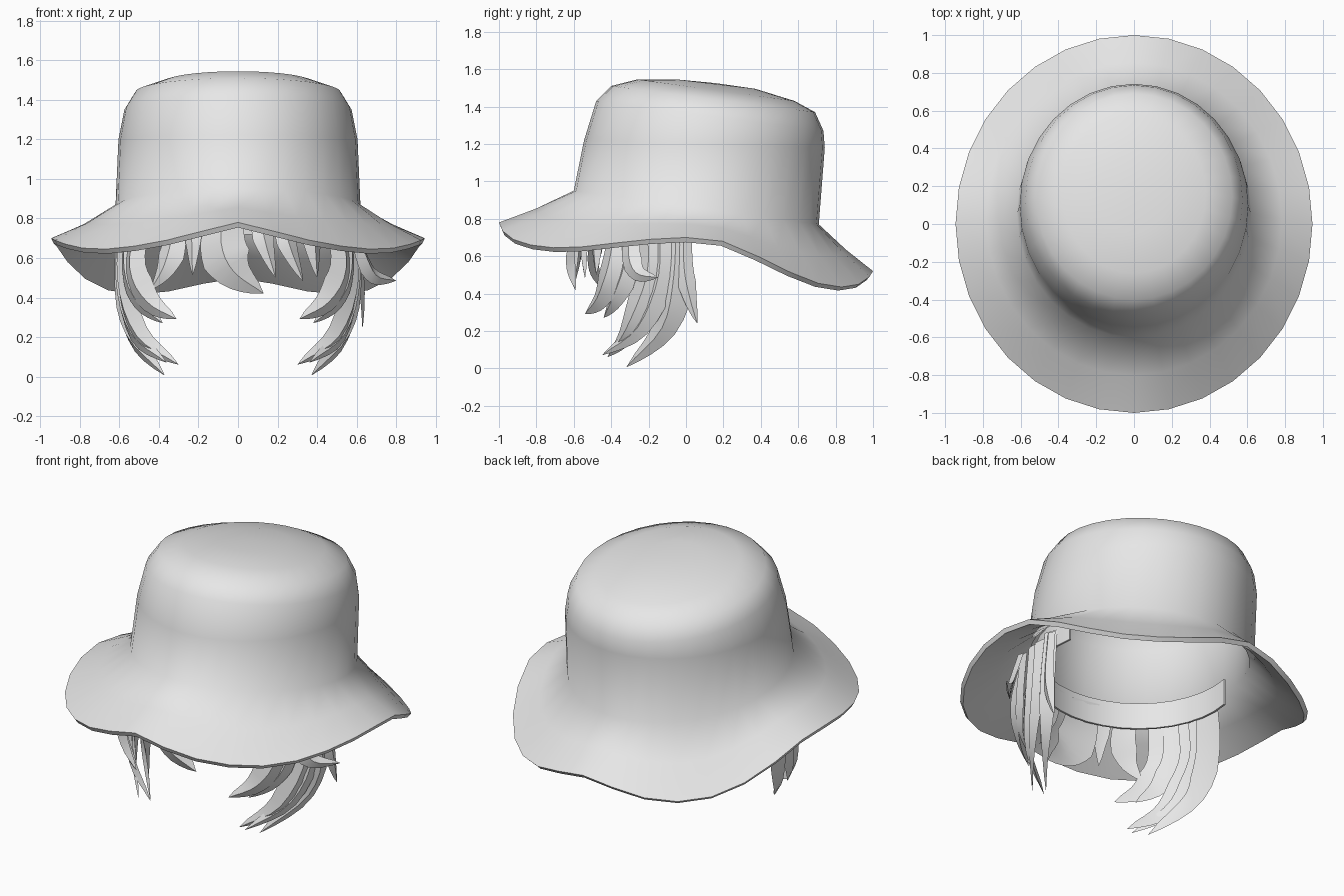
import bpy, bmesh, math
from mathutils import Vector

if "Cube" in bpy.data.objects:
    bpy.data.objects.remove(bpy.data.objects["Cube"], do_unlink=True)

grey = bpy.data.materials.new("soft_grey")
grey.use_nodes = True
grey.diffuse_color = (0.8, 0.8, 0.8, 1)
grey.node_tree.nodes["Principled BSDF"].inputs["Base Color"].default_value = (0.8, 0.8, 0.8, 1)

SIDES = 32


def finish(name, bm, angle, thickness=0.0):
    """Turn a bmesh into a smooth-shaded object, thickened inwards if asked."""
    bmesh.ops.recalc_face_normals(bm, faces=bm.faces)
    mesh = bpy.data.meshes.new(name)
    bm.to_mesh(mesh)
    bm.free()
    obj = bpy.data.objects.new(name, mesh)
    bpy.context.collection.objects.link(obj)
    mesh.materials.append(grey)
    bpy.ops.object.select_all(action='DESELECT')
    obj.select_set(True)
    bpy.context.view_layer.objects.active = obj
    if thickness:
        mod = obj.modifiers.new("thickness", 'SOLIDIFY')
        mod.thickness = thickness
        mod.offset = -1
        bpy.ops.object.modifier_apply(modifier=mod.name)
    bpy.ops.object.shade_smooth_by_angle(angle=math.radians(angle))
    return obj


def bridge(bm, a, b, closed=True):
    n = len(a)
    for i in range(n if closed else n - 1):
        j = (i + 1) % n
        bm.faces.new((a[i], a[j], b[j], b[i]))


def tilted_ring(yf, zf, yb, zb, half_width):
    """Oval ring through a front point and a back point."""
    points = []
    for i in range(SIDES):
        a = math.tau * i / SIDES
        t = (1 - math.cos(a)) / 2
        points.append(Vector((half_width * math.sin(a), yf + (yb - yf) * t, zf + (zb - zf) * t)))
    return points


# Hat: wavy brim edge, then rings up the leaning crown
edge_heights = [.78, .735, .69, .66, .645, .65, .67, .69, .70,
                .68, .60, .515, .455, .435, .45, .49, .52]
edge = []
for i in range(SIDES):
    a = math.tau * i / SIDES
    edge.append(Vector((.945 * math.sin(a), -math.cos(a), edge_heights[min(i, SIDES - i)])))
crown = [tilted_ring(*r) for r in (
    (-.60, .95, .71, .77, .62),
    (-.545, 1.22, .742, 1.18, .605),
    (-.48, 1.43, .735, 1.27, .575),
    (-.40, 1.51, .69, 1.37, .52),
    (-.26, 1.545, .58, 1.43, .38),
    (-.05, 1.545, .37, 1.495, .19))]
middle = [(p + q) / 2 - Vector((0, 0, .01)) for p, q in zip(edge, crown[0])]

bm = bmesh.new()
rings = [[bm.verts.new(p) for p in ring] for ring in [edge, middle] + crown]
for low, high in zip(rings, rings[1:]):
    bridge(bm, low, high)
top = bm.verts.new((0, .16, 1.525))
for i in range(SIDES):
    bm.faces.new((rings[-1][i], rings[-1][(i + 1) % SIDES], top))
finish("bucket_hat", bm, 65, 0.028)


# Hair band tucked inside the crown
bm = bmesh.new()
rows = []
for z in (.72, .80, .88):
    row = []
    for i in range(21):
        a = math.radians(-100 + 10 * i)
        row.append(bm.verts.new((.575 * math.sin(a), .02 - .56 * math.cos(a), z)))
    rows.append(row)
for low, high in zip(rows, rows[1:]):
    bridge(bm, low, high, closed=False)
finish("hair_band", bm, 40, 0.012)


def smooth_path(points, steps=4):
    """Catmull-Rom samples through the points."""
    p = [Vector(q) for q in points]
    p = [2 * p[0] - p[1]] + p + [2 * p[-1] - p[-2]]
    out = []
    for a, b, c, d in zip(p, p[1:], p[2:], p[3:]):
        for s in range(steps):
            t = s / steps
            out.append(.5 * (2 * b + (c - a) * t + (2 * a - 5 * b + 4 * c - d) * t * t
                             + (3 * b - a - 3 * c + d) * t ** 3))
    return out + [p[-2]]


def lock(name, points, width):
    """Leaf-shaped lock of hair with a ridged outside and a pointed tip."""
    path = smooth_path(points)
    last = len(path) - 1
    bm = bmesh.new()
    previous = None
    for i, p in enumerate(path[:-1]):
        tangent = (path[i + 1] - path[max(i - 1, 0)]).normalized()
        out = Vector((p.x, p.y - .05, 0)).normalized()
        across = tangent.cross(out).normalized()
        out = across.cross(tangent).normalized()
        t = i / last
        half = width / 2 * (.8 + .4 * t if t < .5 else (2 * (1 - t)) ** .75)
        ring = [bm.verts.new(q) for q in (
            p - across * half - out * half * .2, p + out * half * .3,
            p + across * half - out * half * .2, p - out * half * .1)]
        if previous:
            bridge(bm, previous, ring)
        else:
            bm.faces.new(ring)
        previous = ring
    tip = bm.verts.new(path[-1])
    for i in range(4):
        bm.faces.new((previous[i], previous[(i + 1) % 4], tip))
    finish(name, bm, 50)


# Side locks, the same on both sides
side_locks = {
    "front_lock": ([(.50, -.36, .80), (.53, -.40, .55), (.45, -.46, .38), (.31, -.54, .29)], .17),
    "front_under_lock": ([(.55, -.30, .80), (.56, -.32, .55), (.50, -.38, .38), (.38, -.44, .27)], .15),
    "middle_lock": ([(.57, -.20, .80), (.59, -.20, .50), (.50, -.31, .21), (.30, -.42, .06)], .17),
    "middle_under_lock": ([(.58, -.14, .80), (.60, -.14, .50), (.53, -.25, .22), (.36, -.45, .07)], .15),
    "rear_lock": ([(.58, -.05, .82), (.60, -.06, .50), (.55, -.12, .22), (.37, -.32, .005)], .19)}
for side, label in ((1, "left"), (-1, "right")):
    for name, (points, width) in side_locks.items():
        lock(f"{name}_{label}", [(side * x, y, z) for x, y, z in points], width)

# Loose strands on the left side
lock("loose_rear_strand", [(.60, -.01, .80), (.62, -.01, .55), (.63, .02, .38), (.63, .06, .24)], .10)
lock("loose_flared_strand", [(.59, -.28, .78), (.63, -.30, .62), (.69, -.26, .51), (.80, -.15, .485)], .12)

# Fringe across the forehead
fringe = (
    ("fringe_centre", [(-.07, -.53, .85), (-.08, -.59, .67), (-.02, -.61, .53), (.13, -.59, .42)], .25),
    ("fringe_centre_right", [(-.24, -.50, .85), (-.23, -.56, .70), (-.23, -.58, .51)], .09),
    ("fringe_outer_right", [(-.33, -.44, .85), (-.33, -.49, .68), (-.37, -.50, .55), (-.44, -.46, .44)], .15),
    ("fringe_centre_left", [(.11, -.52, .85), (.13, -.58, .70), (.19, -.59, .50)], .11),
    ("fringe_middle_left", [(.22, -.50, .85), (.25, -.55, .68), (.33, -.54, .48)], .11),
    ("fringe_outer_left", [(.36, -.44, .85), (.38, -.48, .68), (.40, -.48, .50)], .11))
for name, points, width in fringe:
    lock(name, points, width)
